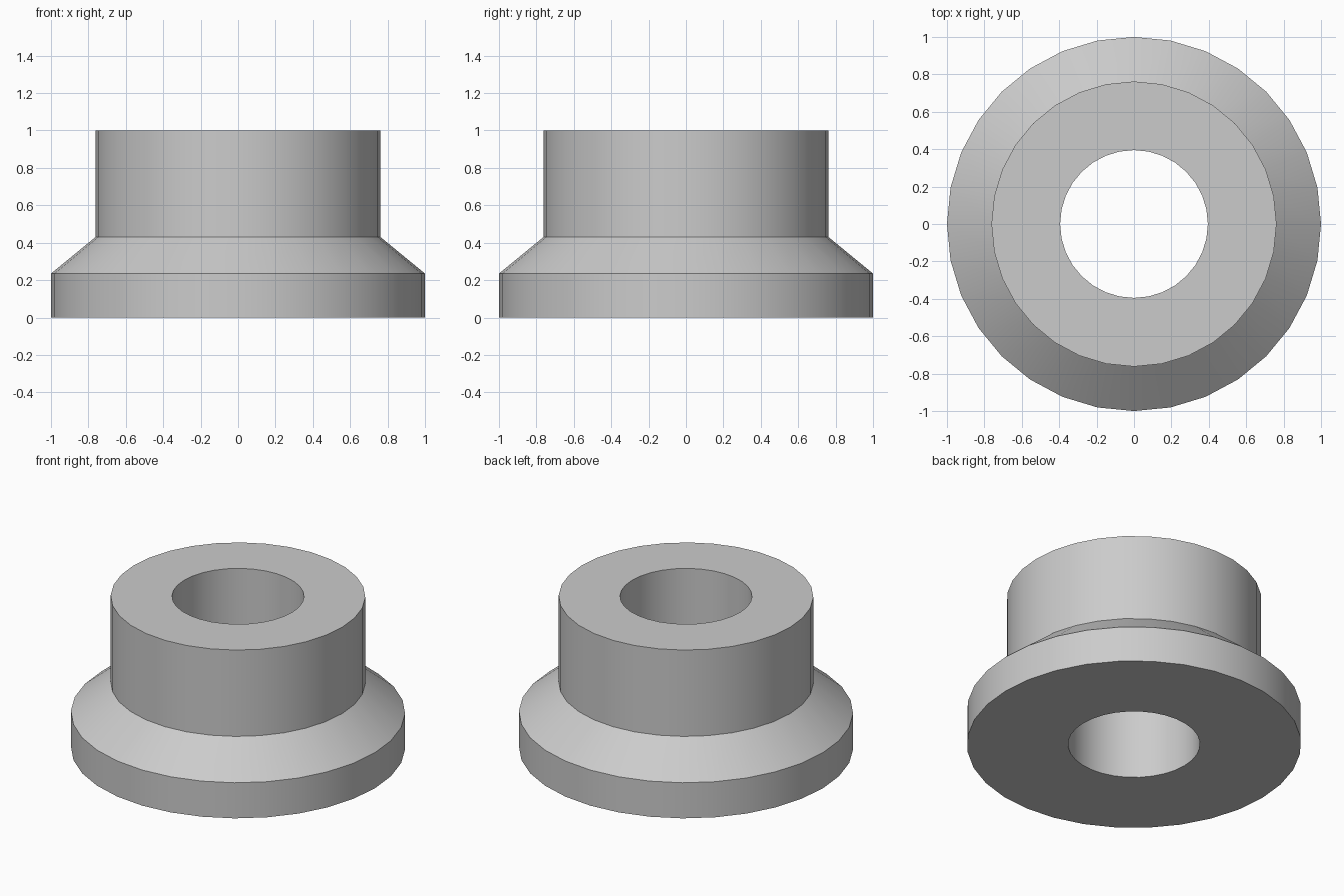
import bpy
import bmesh
from math import cos, sin, pi, radians

SIDES = 32

cube = bpy.data.objects.get("Cube")
if cube:
    bpy.data.objects.remove(cube, do_unlink=True)

# Plain grey finish
grey = bpy.data.materials.new("plain grey")
grey.use_nodes = True
colour = (0.6, 0.6, 0.6, 1)
grey.diffuse_color = colour
grey.node_tree.nodes["Principled BSDF"].inputs["Base Color"].default_value = colour


def revolve(name, profile, material):
    """Spin a closed (radius, height) profile about z into a ring-shaped solid."""
    bm = bmesh.new()
    rings = []
    for radius, height in profile:
        angles = [2 * pi * i / SIDES for i in range(SIDES)]
        rings.append([bm.verts.new((radius * cos(a), radius * sin(a), height))
                      for a in angles])
    for lower, upper in zip(rings, rings[1:] + rings[:1]):
        for i in range(SIDES):
            j = (i + 1) % SIDES
            bm.faces.new((lower[i], lower[j], upper[j], upper[i]))
    bmesh.ops.recalc_face_normals(bm, faces=bm.faces)
    mesh = bpy.data.meshes.new(name)
    bm.to_mesh(mesh)
    bm.free()
    mesh.materials.append(material)
    obj = bpy.data.objects.new(name, mesh)
    bpy.context.collection.objects.link(obj)
    return obj


# Flanged bushing: bore, wide flange, sloped shoulder and upright collar
bore, collar, flange = 0.395, 0.762, 1.0
bushing = revolve("flanged_bushing", [
    (bore, 0),
    (flange, 0),
    (flange, 0.235),
    (collar, 0.43),
    (collar, 1.0),
    (bore, 1.0),
], grey)

# Smooth round walls with crisp rims
bpy.ops.object.select_all(action="DESELECT")
bushing.select_set(True)
bpy.context.view_layer.objects.active = bushing
bpy.ops.object.shade_smooth_by_angle(angle=radians(30))
